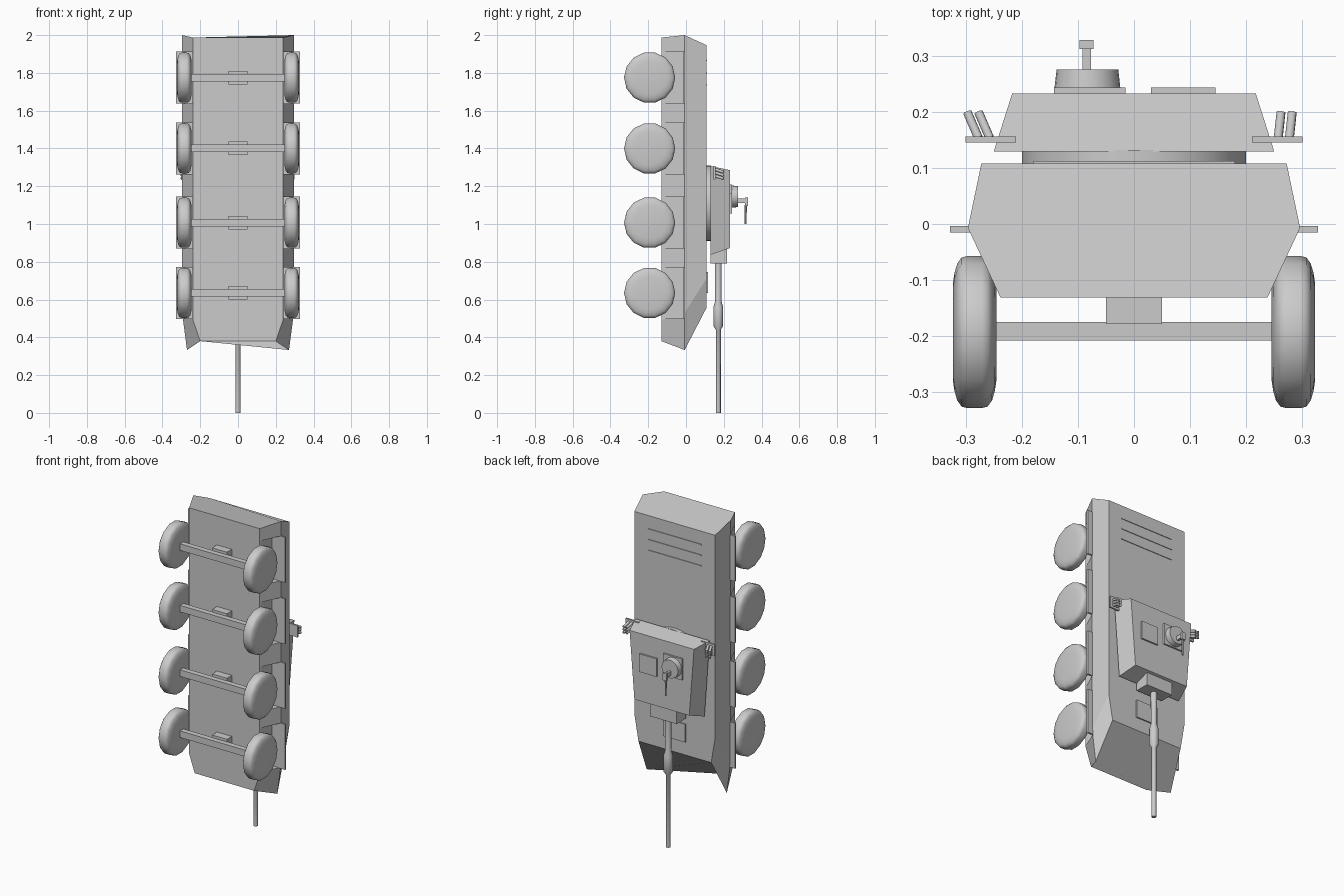
import bpy, bmesh, math
from mathutils import Matrix, Vector

if "Cube" in bpy.data.objects:
    bpy.data.objects.remove(bpy.data.objects["Cube"])

# The vehicle stands on its nose: forward is -z, its roof faces +y
GREY = bpy.data.materials.new("plain_grey")
GREY.diffuse_color = (0.6, 0.6, 0.6, 1)
GREY.use_nodes = True
GREY.node_tree.nodes["Principled BSDF"].inputs["Base Color"].default_value = GREY.diffuse_color


def make(name, verts, faces, smooth=False):
    me = bpy.data.meshes.new(name)
    me.from_pydata(verts, [], faces)
    bm = bmesh.new()
    bm.from_mesh(me)
    bmesh.ops.recalc_face_normals(bm, faces=bm.faces)
    bm.to_mesh(me)
    bm.free()
    me.materials.append(GREY)
    ob = bpy.data.objects.new(name, me)
    bpy.context.collection.objects.link(ob)
    if smooth:
        bpy.ops.object.select_all(action='DESELECT')
        ob.select_set(True)
        bpy.context.view_layer.objects.active = ob
        bpy.ops.object.shade_smooth_by_angle(angle=math.radians(40))
    return ob


def loft(name, rings, smooth=False):
    """Skin equal-length closed rings and cap both ends."""
    n = len(rings[0])
    verts = [p for r in rings for p in r]
    faces = [(i * n + j, i * n + (j + 1) % n, (i + 1) * n + (j + 1) % n, (i + 1) * n + j)
             for i in range(len(rings) - 1) for j in range(n)]
    faces += [tuple(range(n)), tuple(range(len(verts) - n, len(verts)))]
    return make(name, verts, faces, smooth)


def box(name, x0, x1, y0, y1, z0, z1):
    return loft(name, [[(x0, y, z0), (x1, y, z0), (x1, y, z1), (x0, y, z1)] for y in (y0, y1)])


def lathe(name, origin, axis, profile, n):
    """Turn (distance along axis, radius) pairs around an axis."""
    q = Vector((0, 0, 1)).rotation_difference(Vector(axis))
    rings = [[Vector(origin) + q @ Vector((r * math.cos(2 * math.pi * j / n),
                                           r * math.sin(2 * math.pi * j / n), d))
              for j in range(n)] for d, r in profile]
    return loft(name, rings, True)


# Hull: sections from nose to tail, each with (half width, y, z) at belly, waist and deck
sections = [
    [(0.20, -0.131, 0.38), (0.27, -0.007, 0.333), (0.245, 0.108, 0.555)],
    [(0.238, -0.131, 0.49), (0.296, -0.007, 0.53), (0.272, 0.108, 0.71)],
    [(0.238, -0.131, 1.987), (0.296, -0.007, 2.0), (0.272, 0.108, 1.947)],
]
hull = loft("hull", [[(w, y, z) for w, y, z in s] + [(-w, y, z) for w, y, z in reversed(s)]
                     for s in sections])

# Wheels, axles, mudguards and wheel wells
AXLES = (0.635, 1.007, 1.40, 1.775)
tyre = [(0.0, 0.085), (0.003, 0.105), (0.008, 0.122), (0.016, 0.133), (0.026, 0.1355),
        (0.052, 0.1355), (0.062, 0.133), (0.070, 0.122), (0.075, 0.105), (0.078, 0.085)]
cutters = []
for i, z in enumerate(AXLES, 1):
    box(f"axle_{i}", -0.25, 0.25, -0.208, -0.175, z - 0.02, z + 0.02)
    box(f"axle_mount_{i}", -0.05, 0.05, -0.178, -0.129, z - 0.036, z + 0.036)
    for s, side in ((1, "right"), (-1, "left")):
        wheel = lathe(f"wheel_{side}_{i}", (0, 0, 0), (0, 0, 1), tyre, 14)
        # Lay the wheel on its side with a corner of the tread pointing along y
        m = Matrix(((0, 0, s, s * 0.245), (1, 0, 0, -0.1925), (0, s, 0, z), (0, 0, 0, 1)))
        wheel.data.transform(m)
        a, b = sorted((s * 0.24, s * 0.328))
        box(f"mudguard_{side}_{i}", a, b, -0.015, -0.004, z - 0.138, z + 0.138)
        a, b = sorted((s * 0.24, s * 0.4))
        cutters.append(box(f"well_cutter_{side}_{i}", a, b, -0.25, -0.012, z - 0.136, z + 0.136))
for c in cutters:
    mod = hull.modifiers.new("well", 'BOOLEAN')
    mod.operation, mod.solver, mod.object = 'DIFFERENCE', 'EXACT', c
    c.hide_render = True
    c.hide_set(True)

# Deck details
box("driver_hatch", -0.075, 0.075, 0.10, 0.116, 0.635, 0.745)
for i, z in enumerate((1.735, 1.80, 1.865), 1):
    box(f"engine_vent_{i}", -0.18, 0.18, 0.10, 0.112, z - 0.003, z + 0.003)

# Turret with ring and gun mantlet
lathe("turret_ring", (0, 0.10, 1.11), (0, 1, 0), [(0, 0.2), (0.032, 0.2)], 32)
loft("turret", [
    [(-0.215, 0.129, 0.836), (0.215, 0.129, 0.836), (0.25, 0.129, 1.307), (-0.25, 0.129, 1.307)],
    [(-0.185, 0.233, 0.873), (0.185, 0.233, 0.873), (0.217, 0.233, 1.285), (-0.217, 0.233, 1.285)]])
box("mantlet", -0.09, 0.09, 0.130, 0.218, 0.79, 0.90)

# Main gun with sleeve
lathe("main_gun", (0, 0.171, 0), (0, 0, 1),
      [(0, 0.013), (0.44, 0.013), (0.46, 0.026), (0.56, 0.026), (0.59, 0.017), (0.80, 0.018)], 16)

# Roof hatch, cupola and machine gun
box("roof_hatch", 0.03, 0.145, 0.228, 0.243, 1.055, 1.165)
box("cupola_base", -0.143, -0.015, 0.228, 0.243, 1.08, 1.21)
lathe("cupola", (-0.083, 0.24, 1.145), (0, 1, 0), [(0, 0.059), (0.035, 0.055)], 24)
box("gun_post", -0.092, -0.077, 0.27, 0.32, 1.11, 1.135)
box("gun_body", -0.097, -0.072, 0.312, 0.328, 1.095, 1.14)
lathe("machine_gun_barrel", (-0.085, 0.316, 1.0), (0, 0, 1), [(0, 0.005), (0.1, 0.006)], 8)

# Smoke launchers on side brackets
for s, side, lean in ((1, "right", 0.005), (-1, "left", 0.02)):
    a, b = sorted((s * 0.21, s * 0.30))
    box(f"launcher_bracket_{side}", a, b, 0.145, 0.156, 1.235, 1.307)
    for x in (0.257, 0.277):
        for z in (1.255, 1.272, 1.289):
            d = Vector((s * lean, 0.046, -0.014))
            lathe(f"smoke_tube_{side}", (s * x, 0.153, z), d.normalized(),
                  [(0, 0.008), (d.length, 0.008)], 10)
